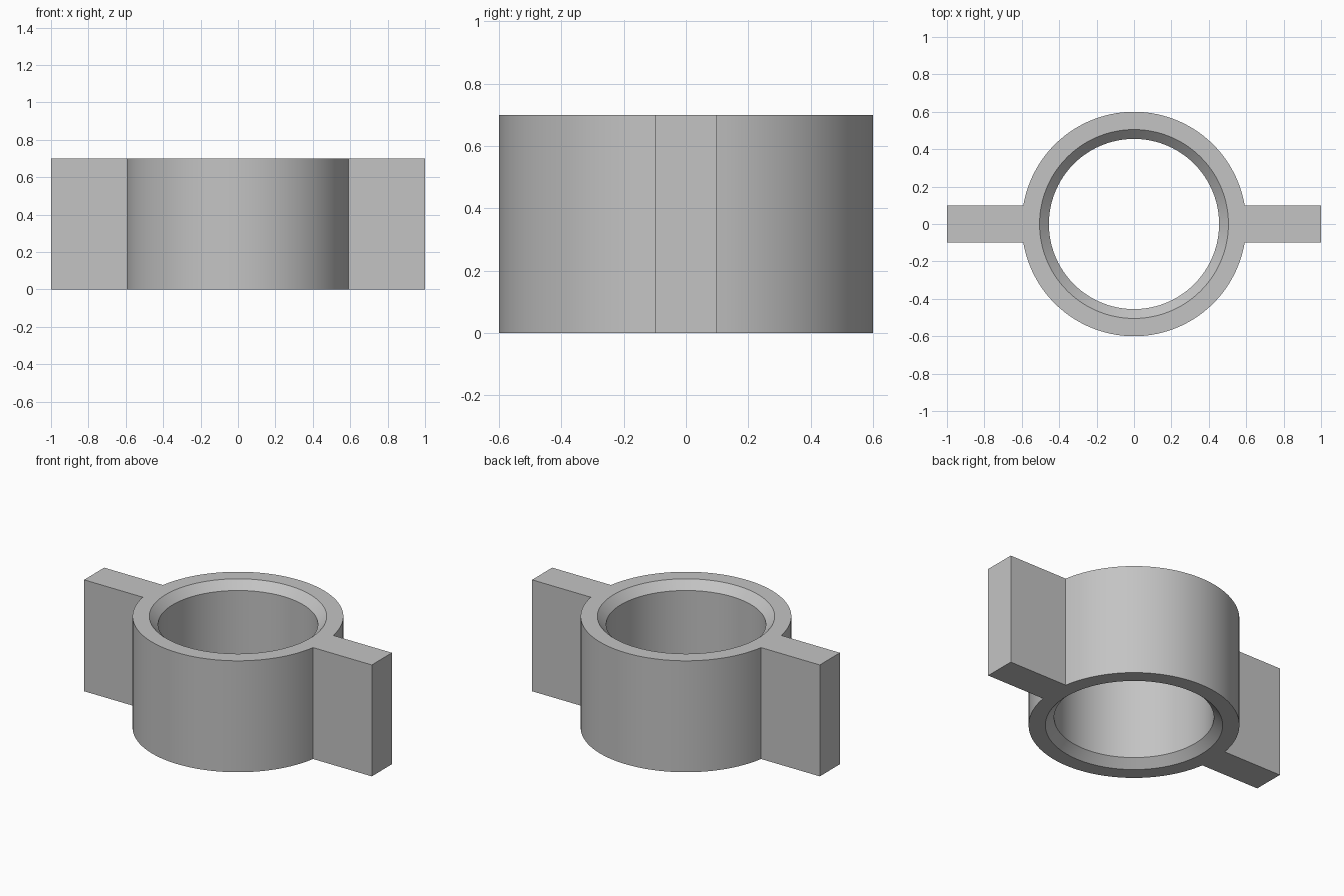
import bpy
import bmesh
from math import asin, cos, sin, pi

cube = bpy.data.objects.get("Cube")
if cube:
    bpy.data.objects.remove(cube, do_unlink=True)

HEIGHT = 0.7
OUTER, RIM, BORE = 0.6, 0.505, 0.455
CHAMFER = 0.05
WING_REACH, WING_HALF = 1.0, 0.1
WING_ANGLE = asin(WING_HALF / OUTER)
WING_STEPS, ARC_STEPS = 6, 54

grey = bpy.data.materials.new("plain grey")
grey.use_nodes = True
colour = (0.55, 0.55, 0.55, 1)
grey.diffuse_color = colour
grey.node_tree.nodes["Principled BSDF"].inputs["Base Color"].default_value = colour


def half_outline():
    """Angle and outer point for one wing and the arc that follows it."""
    for i in range(WING_STEPS + 1):
        t = -1 + 2 * i / WING_STEPS
        yield t * WING_ANGLE, WING_REACH, t * WING_HALF
    for i in range(ARC_STEPS + 1):
        a = WING_ANGLE + (pi - 2 * WING_ANGLE) * i / ARC_STEPS
        yield a, OUTER * cos(a), OUTER * sin(a)


# Collar and both wings: cross-sections swept around the bore
bm = bmesh.new()
sections = []
for turn, sign in ((0, 1), (pi, -1)):
    for a, x, y in half_outline():
        c, s = cos(a + turn), sin(a + turn)
        x, y = sign * x, sign * y
        points = [
            (BORE * c, BORE * s, CHAMFER),
            (RIM * c, RIM * s, 0),
            (x, y, 0),
            (x, y, HEIGHT),
            (RIM * c, RIM * s, HEIGHT),
            (BORE * c, BORE * s, HEIGHT - CHAMFER),
        ]
        sections.append([bm.verts.new(p) for p in points])

for i, here in enumerate(sections):
    there = sections[(i + 1) % len(sections)]
    for j in range(len(here)):
        k = (j + 1) % len(here)
        bm.faces.new((here[j], there[j], there[k], here[k]))

# Close the seams where wings meet the collar
bmesh.ops.remove_doubles(bm, verts=bm.verts, dist=0.0001)
bmesh.ops.recalc_face_normals(bm, faces=bm.faces)

mesh = bpy.data.meshes.new("winged_collar")
bm.to_mesh(mesh)
bm.free()
mesh.materials.append(grey)
collar = bpy.data.objects.new("winged_collar", mesh)
bpy.context.collection.objects.link(collar)

bpy.context.view_layer.objects.active = collar
collar.select_set(True)
bpy.ops.object.shade_smooth_by_angle(angle=pi / 6)
